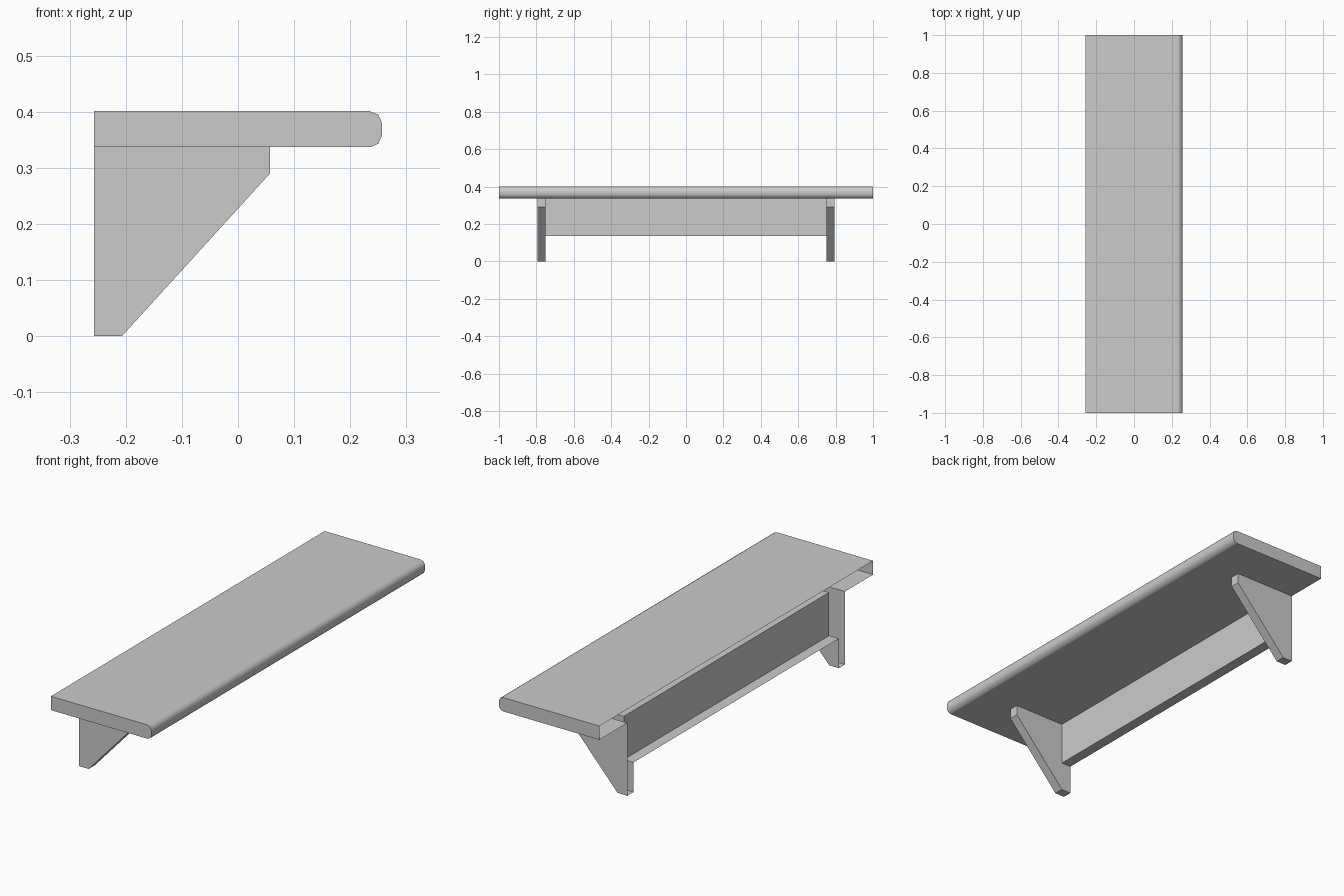
import bpy, bmesh

if "Cube" in bpy.data.objects:
    bpy.data.objects.remove(bpy.data.objects["Cube"])

BACK = -0.257          # wall plane, where the model is open
B = BACK - 0.05        # solids run past it and are trimmed later


def prism(name, profile, y0, y1):
    """Extrude an (x, z) profile from y0 to y1."""
    bm = bmesh.new()
    face = bm.faces.new([bm.verts.new((x, y0, z)) for x, z in profile])
    ext = bmesh.ops.extrude_face_region(bm, geom=[face])
    verts = [v for v in ext["geom"] if isinstance(v, bmesh.types.BMVert)]
    bmesh.ops.translate(bm, verts=verts, vec=(0, y1 - y0, 0))
    bmesh.ops.recalc_face_normals(bm, faces=bm.faces)
    mesh = bpy.data.meshes.new(name)
    bm.to_mesh(mesh)
    bm.free()
    obj = bpy.data.objects.new(name, mesh)
    bpy.context.collection.objects.link(obj)
    return obj


# Shelf board with rounded front edge
shelf = prism("wall_shelf", [
    (B, 0.337), (0.236, 0.337), (0.25, 0.343), (0.257, 0.359),
    (0.257, 0.379), (0.25, 0.395), (0.235, 0.401), (B, 0.401)], -1, 1)

# Brackets and back rail, overlapping each other slightly for a clean union
bracket = [(B, 0), (-0.207, 0), (0.057, 0.29), (0.057, 0.36), (B, 0.36)]
rail = [(B, 0.137), (-0.207, 0.137), (-0.207, 0.35), (B, 0.35)]
parts = [prism("bracket_left", bracket, -0.795, -0.75),
         prism("bracket_right", bracket, 0.75, 0.795),
         prism("back_rail", rail, -0.77, 0.77)]

bpy.context.view_layer.objects.active = shelf
for part in parts:
    mod = shelf.modifiers.new("join", "BOOLEAN")
    mod.operation = "UNION"
    mod.solver = "EXACT"
    mod.object = part
    bpy.ops.object.modifier_apply(modifier=mod.name)
    bpy.data.objects.remove(part, do_unlink=True)

# Trim at the wall, leaving the back open, and smooth only the front edge
bm = bmesh.new()
bm.from_mesh(shelf.data)
bmesh.ops.bisect_plane(bm, geom=bm.verts[:] + bm.edges[:] + bm.faces[:],
                       plane_co=(BACK, 0, 0), plane_no=(1, 0, 0),
                       clear_inner=True)
for f in bm.faces:
    f.smooth = f.calc_center_median().x > 0.23 and abs(f.normal.y) < 0.5
bm.to_mesh(shelf.data)
bm.free()
